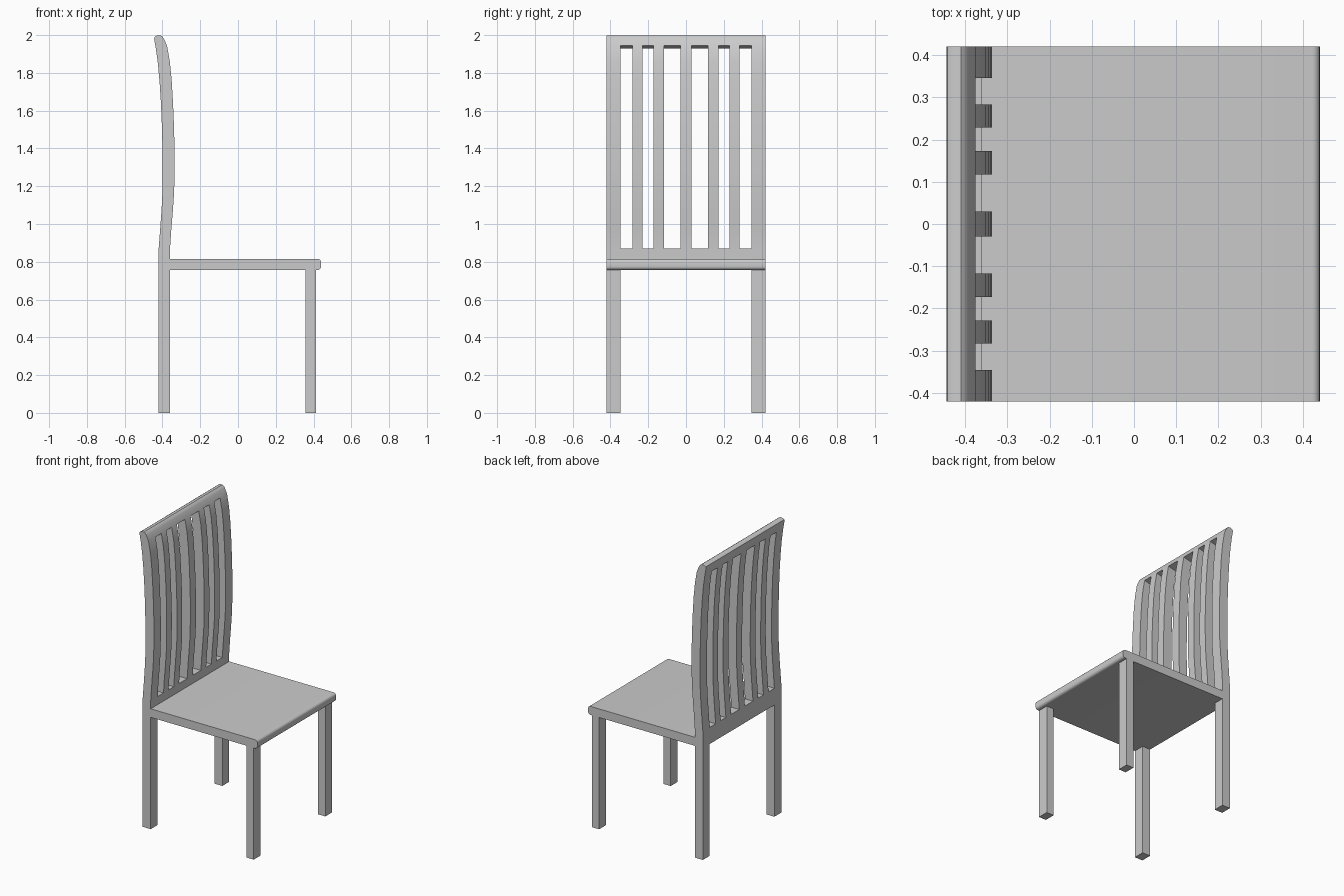
import bpy, bmesh, math

if "Cube" in bpy.data.objects:
    bpy.data.objects.remove(bpy.data.objects["Cube"])


def finish(bm, name, smooth=True):
    bmesh.ops.remove_doubles(bm, verts=bm.verts[:], dist=0.0005)
    bmesh.ops.recalc_face_normals(bm, faces=bm.faces[:])
    mesh = bpy.data.meshes.new(name)
    bm.to_mesh(mesh)
    bm.free()
    obj = bpy.data.objects.new(name, mesh)
    bpy.context.collection.objects.link(obj)
    if smooth:
        bpy.ops.object.select_all(action='DESELECT')
        obj.select_set(True)
        bpy.context.view_layer.objects.active = obj
        bpy.ops.object.shade_smooth_by_angle(angle=math.radians(35))
    return obj


def prism(name, outline, y0, y1, smooth=False):
    """Extrude an x/z outline from y0 to y1."""
    bm = bmesh.new()
    face = bm.faces.new([bm.verts.new((x, y0, z)) for x, z in outline])
    ext = bmesh.ops.extrude_face_region(bm, geom=[face])
    verts = [v for v in ext['geom'] if isinstance(v, bmesh.types.BMVert)]
    bmesh.ops.translate(bm, verts=verts, vec=(0, y1 - y0, 0))
    return finish(bm, name, smooth)


# Curved back with rear legs: side profile as (back x, back z, front x, front z)
rows = [
    (-0.42, 0.0, -0.36, 0.0), (-0.42, 0.757, -0.36, 0.757),
    (-0.42, 0.87, -0.36, 0.87), (-0.413, 0.96, -0.354, 0.96),
    (-0.405, 1.07, -0.345, 1.07), (-0.40, 1.17, -0.338, 1.17),
    (-0.399, 1.28, -0.336, 1.28), (-0.40, 1.40, -0.336, 1.40),
    (-0.403, 1.52, -0.339, 1.52), (-0.408, 1.64, -0.344, 1.64),
    (-0.415, 1.75, -0.351, 1.76), (-0.424, 1.85, -0.361, 1.86),
    (-0.435, 1.93, -0.376, 1.945), (-0.444, 1.98, -0.393, 1.982),
    (-0.442, 1.99, -0.40, 1.992), (-0.43, 1.998, -0.41, 1.999),
]
half = [0.03, 0.117, 0.173, 0.229, 0.283, 0.346, 0.42]
cuts = [-y for y in reversed(half)] + half
columns = len(cuts) - 1
LEG_ROW, SLOT_START, SLOT_END = 0, 2, 12


def filled(r, c):
    if not (0 <= r < len(rows) - 1 and 0 <= c < columns):
        return False
    if r == LEG_ROW:
        return c in (0, columns - 1)
    if SLOT_START <= r < SLOT_END:
        return c % 2 == 0      # posts and slats alternate with slots
    return True


bm = bmesh.new()


def point(r, c, front):
    xb, zb, xf, zf = rows[r]
    return (xf, cuts[c], zf) if front else (xb, cuts[c], zb)


def quad(*corners):
    bm.faces.new([bm.verts.new(point(*k)) for k in corners])


for r in range(len(rows) - 1):
    for c in range(columns):
        if not filled(r, c):
            continue
        for f in (0, 1):
            quad((r, c, f), (r, c + 1, f), (r + 1, c + 1, f), (r + 1, c, f))
        for dc in (0, 1):
            if not filled(r, c - 1 + 2 * dc):
                quad((r, c + dc, 0), (r, c + dc, 1), (r + 1, c + dc, 1), (r + 1, c + dc, 0))
        for dr in (0, 1):
            if not filled(r - 1 + 2 * dr, c):
                quad((r + dr, c, 0), (r + dr, c, 1), (r + dr, c + 1, 1), (r + dr, c + 1, 0))
finish(bm, "slatted_back_with_rear_legs")

# Seat with a rounded front edge
radius, nose, top, bottom = 0.018, 0.44, 0.815, 0.757
outline = [(-0.36, bottom)]
for zc, start in ((bottom + radius, -90), (top - radius, 0)):
    for i in range(6):
        a = math.radians(start + 18 * i)
        outline.append((nose - radius + radius * math.cos(a), zc + radius * math.sin(a)))
outline.append((-0.36, top))
prism("seat", outline, -0.42, 0.42, smooth=True)

# Front legs
for side, label in ((-1, "right"), (1, "left")):
    prism("front_leg_" + label,
          [(0.357, 0), (0.412, 0), (0.412, bottom), (0.357, bottom)],
          side * 0.346, side * 0.42)
